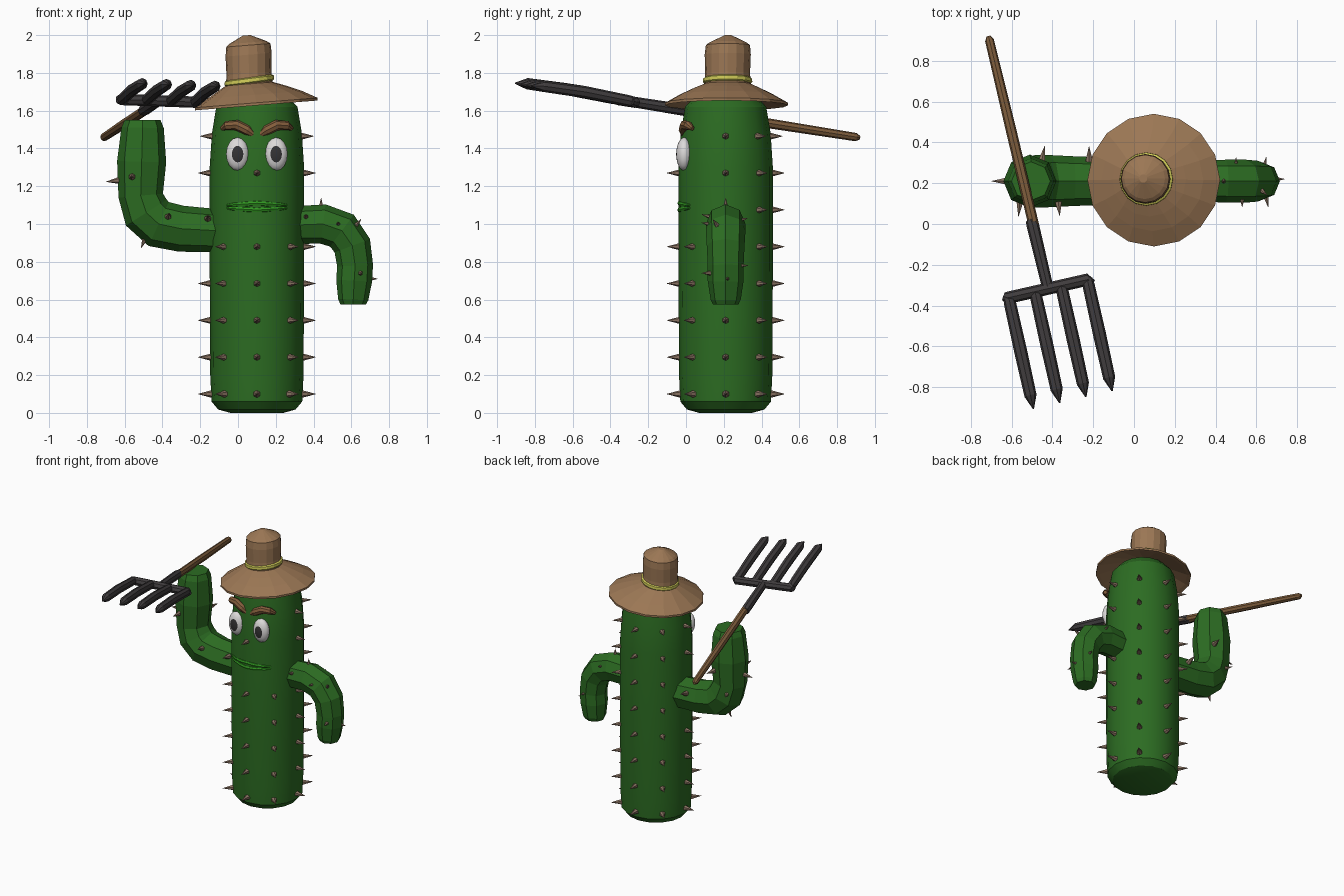
import bpy, bmesh, math
from mathutils import Vector, Matrix

if "Cube" in bpy.data.objects:
    bpy.data.objects.remove(bpy.data.objects["Cube"])

def mat(name, r, g, b):
    m = bpy.data.materials.new(name)
    m.diffuse_color = (r, g, b, 1)
    m.use_nodes = True
    m.node_tree.nodes["Principled BSDF"].inputs["Base Color"].default_value = m.diffuse_color
    return m

GREEN = mat("cactus green", .025, .15, .016)
LIP = mat("lip green", .03, .31, .015)
STRAW = mat("straw", .33, .185, .09)
YELLOW = mat("band yellow", .65, .62, .10)
WOOD = mat("handle wood", .21, .11, .045)
BROW = mat("brow brown", .23, .11, .045)
IRON = mat("dark iron", .05, .045, .047)
SPINE = mat("spine tan", .25, .17, .12)
WHITE = mat("eye white", .72, .70, .70)
PUPIL = mat("pupil grey", .035, .033, .035)
CX, CY = .10, .21          # body axis

def finish(bm, name, *mats):
    bmesh.ops.recalc_face_normals(bm, faces=bm.faces)
    me = bpy.data.meshes.new(name)
    bm.to_mesh(me)
    bm.free()
    for m in mats:
        me.materials.append(m)
    ob = bpy.data.objects.new(name, me)
    bpy.context.collection.objects.link(ob)
    return ob

def smooth(ob, angle):
    bpy.ops.object.select_all(action='DESELECT')
    ob.select_set(True)
    bpy.context.view_layer.objects.active = ob
    bpy.ops.object.shade_smooth_by_angle(angle=math.radians(angle))

def loft(bm, rings):
    """Skin rings of points and cap both ends."""
    vs = [[bm.verts.new(p) for p in r] for r in rings]
    n = len(vs[0])
    for a, b in zip(vs, vs[1:]):
        for i in range(n):
            j = (i + 1) % n
            bm.faces.new((a[i], a[j], b[j], b[i]))
    bm.faces.new(vs[0][::-1])
    bm.faces.new(vs[-1])

def tube(bm, path, radii, ref, sides=8, squash=1.0):
    """Sweep a polygon along a path; ref fixes the roll."""
    P = [Vector(p) for p in path]
    ref = Vector(ref)
    rings = []
    for i, p in enumerate(P):
        t = (P[min(i + 1, len(P) - 1)] - P[max(i - 1, 0)]).normalized()
        u = (ref - t * ref.dot(t)).normalized()
        w = t.cross(u)
        rings.append([p + radii[i] * (u * math.cos(a) * squash + w * math.sin(a))
                      for a in (math.tau * k / sides for k in range(sides))])
    loft(bm, rings)

def lathe(bm, profile, sides=16, tilt=(0, 0)):
    """Profile rows: radius, z, centre x, centre y; tilt shears z."""
    loft(bm, [[(cx + r * math.cos(a), cy + r * math.sin(a),
                z + tilt[0] * (cx - CX + r * math.cos(a)) + tilt[1] * (cy - CY + r * math.sin(a)))
               for a in (math.tau * k / sides for k in range(sides))]
              for r, z, cx, cy in profile])

def spine(bm, base, d, length=.075, rad=.021):
    d = Vector(d).normalized()
    m = Matrix.Translation(Vector(base) + d * (length / 2 - .012)) @ \
        d.to_track_quat('Z', 'Y').to_matrix().to_4x4()
    bmesh.ops.create_cone(bm, cap_ends=True, segments=6, radius1=rad, radius2=.001,
                          depth=length, matrix=m)

# Body column
bm = bmesh.new()
lathe(bm, [(r, z, CX, CY) for r, z in
           [(.14, 0), (.205, .018), (.24, .06), (.247, .2), (.25, .8), (.25, 1.3),
            (.238, 1.48), (.215, 1.62), (.16, 1.68), (.06, 1.705)]])
smooth(finish(bm, "cactus_body", GREEN), 30)

# Arms, both bending in the xz plane
for name, path, radii in [
    ("raised_arm",
     [(-.02, .97), (-.12, .965), (-.30, .975), (-.42, 1.0), (-.485, 1.06), (-.515, 1.15),
      (-.51, 1.33), (-.505, 1.51), (-.505, 1.55)],
     [.10, .115, .122, .128, .128, .118, .13, .112, .095]),
    ("lowered_arm",
     [(.22, 1.0), (.32, .995), (.45, 1.0), (.55, .965), (.605, .885), (.62, .78),
      (.615, .70), (.61, .60), (.61, .575)],
     [.09, .10, .105, .105, .10, .095, .095, .08, .068])]:
    bm = bmesh.new()
    tube(bm, [(x, CY, z) for x, z in path], radii, (0, 1, 0))
    finish(bm, name, GREEN)

# Spines: eight columns around the body, leaving the face clear
bm = bmesh.new()
for k in range(8):
    a = math.tau * k / 8
    d = Vector((math.cos(a), math.sin(a), 0))
    for row in range(8):
        z = .10 + .195 * row
        if (k == 6 and row in (5, 7)) or (k in (5, 7) and row in (5, 6, 7)):
            continue
        if k in (0, 4) and row == 5:
            continue
        r = .238 if row == 7 else .248
        spine(bm, Vector((CX, CY, z)) + d * r, d)
finish(bm, "body_spines", SPINE)

bm = bmesh.new()
for base, d in [((-.635, .21, 1.23), (-1, 0, -.1)), ((-.56, .10, 1.25), (-.1, -1, 0)),
                ((-.37, .10, 1.04), (.1, -1, .3)), ((-.16, .11, 1.03), (0, -1, .2)),
                ((-.49, .20, .93), (-.4, -.1, -1)), ((-.22, .32, 1.02), (0, 1, .3)),
                ((-.45, .32, 1.25), (.2, 1, 0)), ((-.55, .30, 1.10), (-.5, 1, 0)),
                ((.44, .21, 1.10), (0, 0, 1)), ((.65, .12, .74), (.2, -1, 0)),
                ((.70, .22, .71), (1, 0, 0)), ((.63, .16, 1.0), (.6, -.5, .7)),
                ((.36, .12, 1.04), (0, -1, .3)), ((.53, .12, 1.0), (0, -1, .2)),
                ((.64, .29, .78), (.2, 1, 0)), ((.50, .29, 1.02), (0, 1, .3))]:
    big = base[0] < 0
    spine(bm, base, d, .075 if big else .05, .02 if big else .014)
finish(bm, "arm_spines", SPINE)

# Straw hat: closed brim, crown and band
TILT = (.08, .0)
bm = bmesh.new()
lathe(bm, [(.10, 1.715, .09, .21), (.20, 1.675, .095, .21), (.30, 1.635, .097, .212),
           (.325, 1.628, .097, .215), (.325, 1.642, .097, .215), (.25, 1.685, .09, .215),
           (.18, 1.72, .075, .217), (.125, 1.745, .06, .22)], tilt=TILT)
finish(bm, "hat_brim", STRAW)
bm = bmesh.new()
lathe(bm, [(.125, 1.73, .06, .22), (.119, 1.80, .058, .22), (.122, 1.90, .056, .221),
           (.117, 1.95, .055, .222), (.10, 1.964, .052, .222), (.02, 2.003, .045, .223)], tilt=TILT)
finish(bm, "hat_crown", STRAW)
bm = bmesh.new()
lathe(bm, [(.125, 1.75, .06, .22), (.131, 1.756, .06, .22), (.130, 1.775, .06, .22),
           (.118, 1.782, .06, .22)], tilt=(.13, 0))
finish(bm, "hat_band", YELLOW)

# Eyes with pupil caps facing forward, and angry eyebrows
for side, s in (("left", -1), ("right", 1)):
    bm = bmesh.new()
    bmesh.ops.create_uvsphere(bm, u_segments=16, v_segments=12, radius=1)
    for f in bm.faces:
        f.material_index = 1 if f.calc_center_median().z > .86 else 0
    bmesh.ops.transform(bm, verts=bm.verts, matrix=Matrix.Translation((CX + s * .102, -.01, 1.37))
                        @ Matrix.Diagonal((.061, .042, .088, 1)) @ Matrix.Rotation(math.pi / 2, 4, 'X'))
    smooth(finish(bm, side + "_eye", WHITE, PUPIL), 40)
    bm = bmesh.new()
    tube(bm, [(CX + s * x, y, z) for x, y, z in
              [(.185, .035, 1.505), (.16, .01, 1.522), (.105, -.005, 1.523),
               (.05, -.012, 1.495), (.018, -.012, 1.472)]],
         [.012, .024, .028, .027, .014], (0, 1, 0))
    finish(bm, side + "_eyebrow", BROW)

# Lips
for name, z, bow in (("upper_lip", 1.106, .004), ("lower_lip", 1.077, -.003)):
    bm = bmesh.new()
    xs = [-.16, -.12, -.05, 0, .05, .12, .16]
    tube(bm, [(CX + x, -.028 + 1.9 * x * x, z + bow * (1 - abs(x) / .16) - (z - 1.092) * abs(x) * 3)
              for x in xs], [.006, .014, .018, .018, .018, .014, .006], (0, 0, 1), squash=.85)
    finish(bm, name, LIP)

# Pitchfork, rising towards the front
def fk(x, y):
    return Vector((x, y, 1.602 - .158 * y))

UP = (0, 0, 1)
bm = bmesh.new()
tube(bm, [fk(-.713, .92), fk(-.708, .90), fk(-.60, .45), fk(-.49, -.01)],
     [.01, .022, .026, .026], UP)
finish(bm, "fork_handle", WOOD)
bm = bmesh.new()
tube(bm, [fk(-.505, .02), fk(-.495, -.01), fk(-.423, -.31)], [.026, .031, .028], UP)
finish(bm, "fork_socket", IRON)
bm = bmesh.new()
tube(bm, [fk(-.64, -.355), fk(-.62, -.362), fk(-.225, -.272), fk(-.205, -.29)],
     [.02, .03, .03, .02], UP)
finish(bm, "fork_crossbar", IRON)
step = Vector((.1285, .029))
for i in range(4):
    a = Vector((-.615, -.355)) + step * i
    d = Vector((.12, -.54))
    bm = bmesh.new()
    tube(bm, [fk(*(a + d * t)) + Vector((0, 0, h)) for t, h in
              ((0, 0), (.06, .002), (.5, .012), (.9, .008), (1.02, 0))],
         [.026, .03, .032, .03, .003], UP)
    finish(bm, "fork_tine_%d" % (i + 1), IRON)
